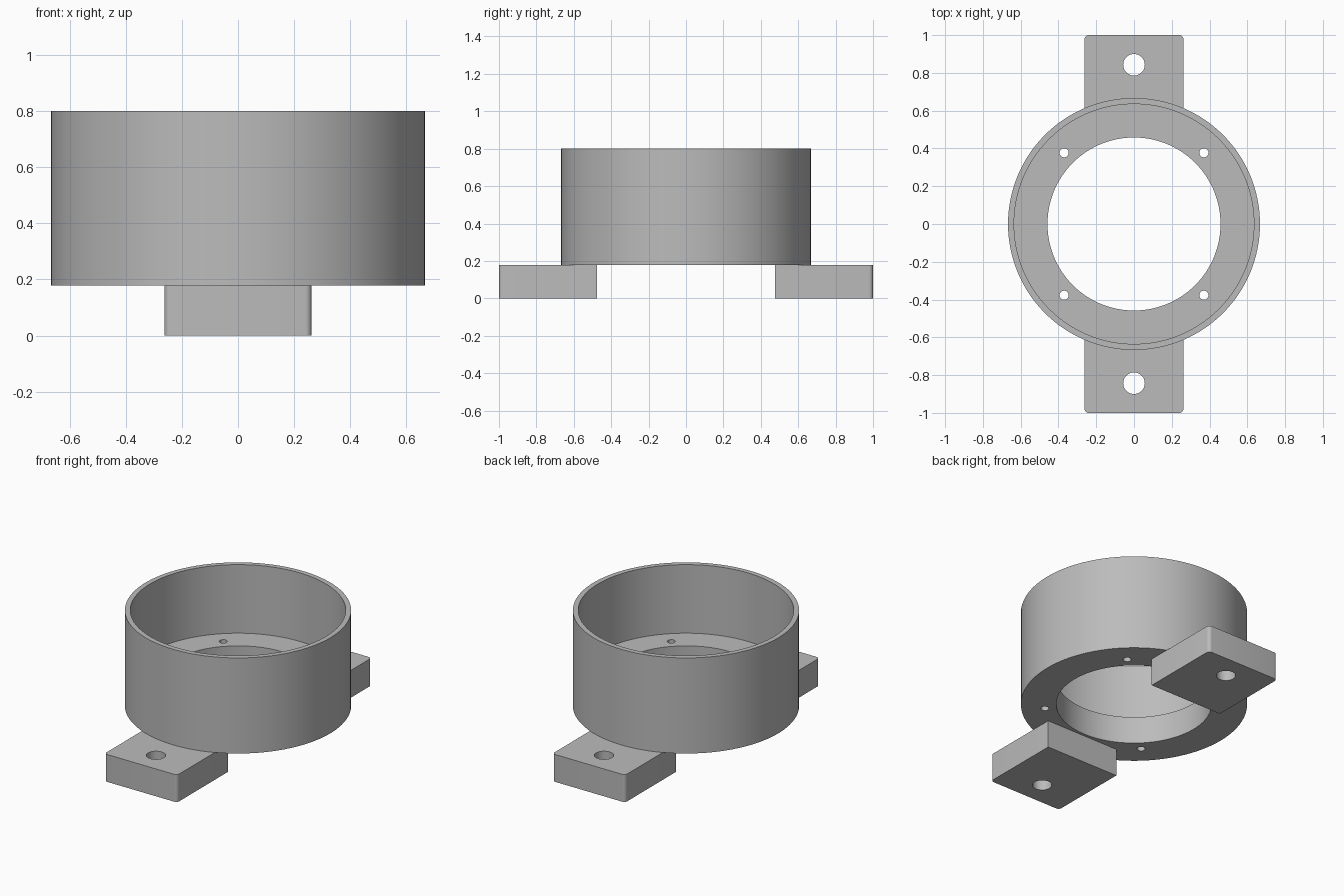
import bpy, bmesh
from math import cos, sin, pi, radians

cube = bpy.data.objects.get("Cube")
if cube:
    bpy.data.objects.remove(cube, do_unlink=True)

BASE_Z, FLOOR_Z, TOP_Z = 0.178, 0.354, 0.8
OUTER_R, INNER_R, BORE_R = 0.667, 0.635, 0.458
TAB_HALF, TAB_IN, TAB_OUT, CORNER = 0.262, 0.475, 1.0, 0.022

grey = bpy.data.materials.new("plain grey")
grey.use_nodes = True
colour = (0.5, 0.5, 0.5, 1)
grey.diffuse_color = colour
grey.node_tree.nodes["Principled BSDF"].inputs["Base Color"].default_value = colour


def make_object(name, bm):
    bmesh.ops.recalc_face_normals(bm, faces=bm.faces)
    mesh = bpy.data.meshes.new(name)
    bm.to_mesh(mesh)
    bm.free()
    mesh.materials.append(grey)
    obj = bpy.data.objects.new(name, mesh)
    bpy.context.collection.objects.link(obj)
    return obj


def activate(obj):
    bpy.ops.object.select_all(action='DESELECT')
    obj.select_set(True)
    bpy.context.view_layer.objects.active = obj


def drill(obj, x, y, radius):
    """Cut a vertical through hole."""
    bpy.ops.mesh.primitive_cylinder_add(vertices=48, radius=radius, depth=2, location=(x, y, 0.2))
    cutter = bpy.context.object
    cutter.name = "hole_cutter"
    cutter.hide_render = True
    cutter.data.materials.append(grey)
    activate(obj)
    mod = obj.modifiers.new("hole", 'BOOLEAN')
    mod.operation, mod.solver, mod.object = 'DIFFERENCE', 'EXACT', cutter
    bpy.ops.object.modifier_apply(modifier=mod.name)
    bpy.data.objects.remove(cutter, do_unlink=True)


def smooth(obj):
    activate(obj)
    bpy.ops.object.shade_smooth_by_angle(angle=radians(30))


# Cup: an open wall with an inner floor ring, lathed from its section
profile = [(BORE_R, BASE_Z), (OUTER_R, BASE_Z), (OUTER_R, TOP_Z),
           (INNER_R, TOP_Z), (INNER_R, FLOOR_Z), (BORE_R, FLOOR_Z)]
SEGMENTS = 128
bm = bmesh.new()
rings = []
for i in range(SEGMENTS):
    a = 2 * pi * i / SEGMENTS
    rings.append([bm.verts.new((r * cos(a), r * sin(a), z)) for r, z in profile])
for i, ring in enumerate(rings):
    following = rings[(i + 1) % SEGMENTS]
    for j in range(len(profile)):
        k = (j + 1) % len(profile)
        bm.faces.new((ring[j], following[j], following[k], ring[k]))
cup = make_object("ring_housing", bm)

# Four screw holes in the floor ring
for sx in (-1, 1):
    for sy in (-1, 1):
        drill(cup, sx * 0.37, sy * 0.377, 0.024)
smooth(cup)

# Mounting tabs under the cup, with rounded outer corners and a bolt hole
for side, name in ((-1, "front_mounting_tab"), (1, "back_mounting_tab")):
    outline = [(-TAB_HALF, TAB_IN), (TAB_HALF, TAB_IN)]
    for sx, start in ((1, 0), (-1, pi / 2)):
        for i in range(7):
            a = start + pi / 2 * i / 6
            outline.append((sx * (TAB_HALF - CORNER) + CORNER * cos(a),
                            TAB_OUT - CORNER + CORNER * sin(a)))
    bm = bmesh.new()
    base = bm.faces.new([bm.verts.new((x, side * y, 0)) for x, y in outline])
    extruded = bmesh.ops.extrude_face_region(bm, geom=[base])["geom"]
    top = [v for v in extruded if isinstance(v, bmesh.types.BMVert)]
    bmesh.ops.translate(bm, verts=top, vec=(0, 0, BASE_Z))
    tab = make_object(name, bm)
    drill(tab, 0, side * 0.843, 0.057)
    smooth(tab)
